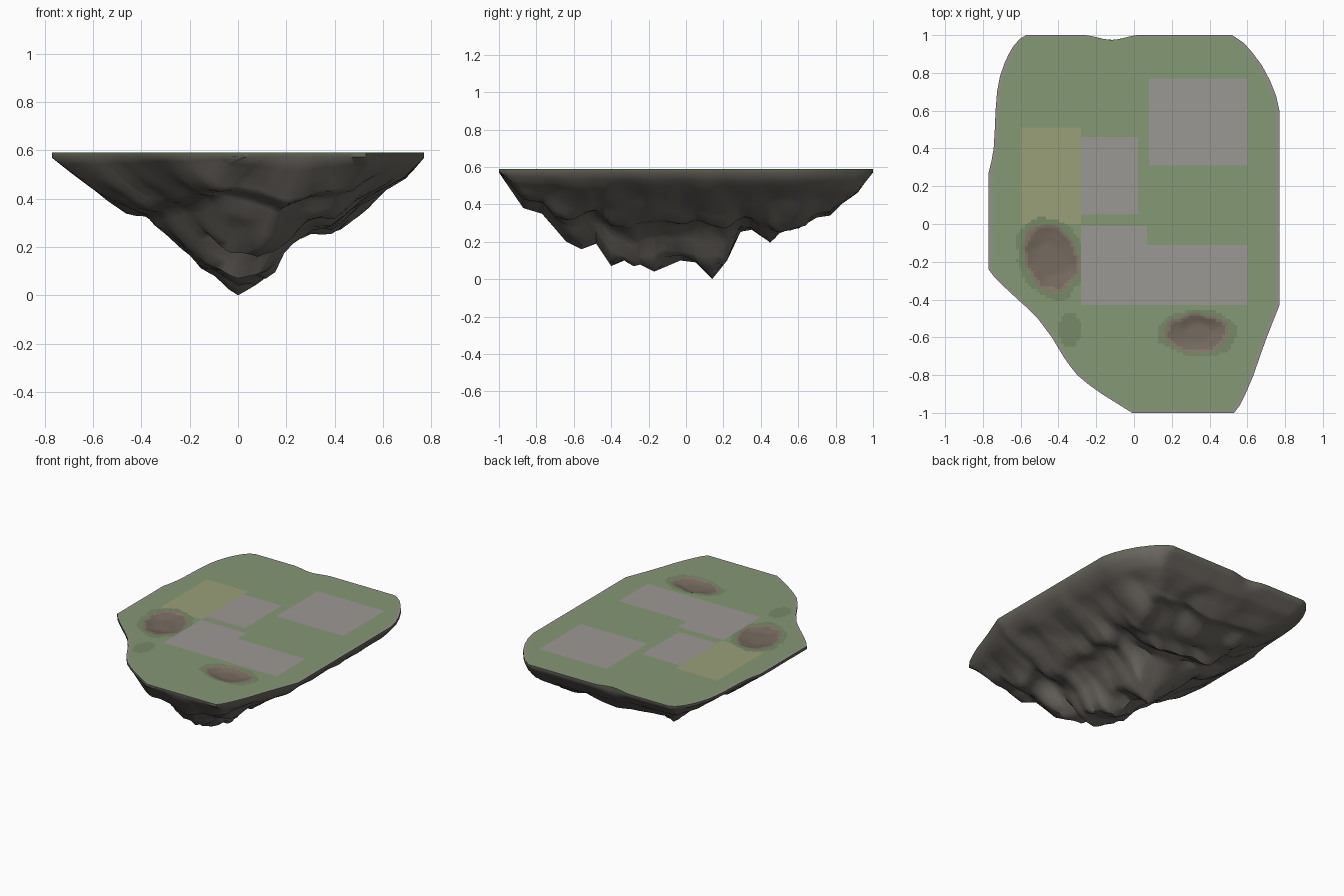
import bpy, bmesh, math
from mathutils import Vector, noise

if "Cube" in bpy.data.objects:
    bpy.data.objects.remove(bpy.data.objects["Cube"])

TOP = 0.59
RIM = 0.02

# outline of the lawn (left and right edge by y) and hanging rock profiles
LEFT = [(-1, -.01), (-.95, -.09), (-.9, -.17), (-.85, -.24), (-.8, -.3), (-.75, -.34), (-.7, -.375),
        (-.6, -.435), (-.5, -.51), (-.44, -.57), (-.4, -.615), (-.33, -.69), (-.28, -.74),
        (-.24, -.77), (.27, -.77), (.33, -.755), (.4, -.743), (.5, -.737), (.6, -.733), (.7, -.725),
        (.78, -.71), (.85, -.686), (.9, -.663), (.94, -.64), (.98, -.605), (1, -.57)]
RIGHT = [(-1, .53), (-.96, .56), (-.9, .59), (-.8, .633), (-.7, .667), (-.6, .703), (-.43, .77),
         (.6, .77), (.68, .752), (.76, .72), (.84, .677), (.91, .625), (.96, .58), (1, .52)]
RIDGE_X = [(-1, .26), (-.6, .1), (-.4, 0), (1, 0)]
RIDGE_Z = [(-1, .57), (-.87, .38), (-.77, .35), (-.7, .27), (-.64, .2), (-.56, .16), (-.48, .19),
           (-.4, .07), (-.33, .1), (-.25, .08), (-.17, .04), (-.03, .1), (.05, .09), (.14, 0),
           (.22, .1), (.29, .25), (.35, .28), (.45, .22), (.5, .27), (.6, .27), (.7, .33),
           (.77, .34), (.85, .42), (.92, .47), (1, .57)]
SLOPE_L = [(0, 1), (.2, .88), (.26, .76), (.5, .44), (.6, .41), (.78, .27), (1, .035)]
SLOPE_R = [(0, 1), (.13, .9), (.22, .75), (.26, .63), (.39, .54), (.52, .53), (.65, .39),
           (.78, .27), (.91, .17), (1, .035)]


def lerp(table, v):
    for (a, p), (b, q) in zip(table, table[1:]):
        if v <= b:
            return p + (q - p) * max(0, v - a) / (b - a)
    return table[-1][1]


def notch(x, y):
    # shallow dent in the back edge
    dent = .025 * math.sin(math.pi * (x + .27) / .3) ** 2 if -.27 < x < .03 else 0
    return min(y, 1 - dent - (1 - y) * .3) if dent else y


def levels(lo, hi, step, extra):
    n = round((hi - lo) / step)
    return sorted({round(lo + i * (hi - lo) / n, 4) for i in range(n + 1)} | set(extra))


def material(name, r, g, b):
    m = bpy.data.materials.new(name)
    m.diffuse_color = (r, g, b, 1)
    m.use_nodes = True
    m.node_tree.nodes["Principled BSDF"].inputs["Base Color"].default_value = m.diffuse_color
    return m


def sheet(name, rows, mats, pick, flip=False):
    # skin a grid of points, picking a material per face
    bm = bmesh.new()
    grid = [[bm.verts.new(p) for p in row] for row in rows]
    for a, b in zip(grid, grid[1:]):
        for j in range(len(a) - 1):
            q = [a[j], a[j + 1], b[j + 1], b[j]]
            bm.faces.new(q[::-1] if flip else q)
    bmesh.ops.remove_doubles(bm, verts=bm.verts, dist=.0005)
    bmesh.ops.dissolve_degenerate(bm, edges=bm.edges, dist=.0002)
    for f in bm.faces:
        f.material_index = pick(f.calc_center_median())
    me = bpy.data.meshes.new(name)
    bm.to_mesh(me)
    bm.free()
    for m in mats:
        me.materials.append(m)
    ob = bpy.data.objects.new(name, me)
    bpy.context.collection.objects.link(ob)
    bpy.context.view_layer.objects.active = ob
    bpy.ops.object.select_all(action='DESELECT')
    ob.select_set(True)
    bpy.ops.object.shade_smooth_by_angle(angle=math.radians(50))
    return ob


# lawn with paved plots, a field and two shallow dirt pits
PAVED = [(.08, .6, .31, .77), (-.28, .02, .05, .46), (-.28, .6, -.43, -.11), (-.28, .07, -.11, -.01)]
FIELD = (-.6, -.28, 0, .51)
PITS = [(-.44, -.18, .14, .18, .4), (.335, -.58, .165, .1, 0)]


def pit_radius(x, y):
    # 1 at the rim of the nearest pit, 0 at its centre
    best = 9
    for cx, cy, rx, ry, turn in PITS:
        dx, dy = x - cx, y - cy
        u = dx * math.cos(turn) + dy * math.sin(turn)
        v = dy * math.cos(turn) - dx * math.sin(turn)
        best = min(best, math.hypot(u / rx, v / ry))
    return best + .15 * noise.noise(Vector((x * 14, y * 14, 0)))


def lawn_material(p):
    r = pit_radius(p.x, p.y)
    if r < .9:
        return 3
    if r < 1.02:
        return 4
    inside = lambda b: b[0] < p.x < b[1] and b[2] < p.y < b[3]
    if any(inside(b) for b in PAVED):
        return 1
    if r < 1.25 or math.hypot((p.x + .34) / .06, (p.y + .56) / .09) < 1:
        return 5
    if inside(FIELD):
        return 2
    edge = min(p.x - lerp(LEFT, p.y), lerp(RIGHT, p.y) - p.x, 1 - abs(p.y))
    return 6 if edge < RIM * .8 else 0


boxes = PAVED + [FIELD]
outline_y = [y for y, _ in LEFT + RIGHT]
xs = levels(-.77, .77, .016, [v for b in boxes for v in b[:2]])
ys = levels(-1, 1, .016, [v for b in boxes for v in b[2:]] + outline_y + [RIM - 1, 1 - RIM])
rows = []
for y in ys:
    lo, hi = lerp(LEFT, y), lerp(RIGHT, y)
    row = []
    for x in [lo] + [min(max(g, lo + RIM), hi - RIM) for g in xs] + [hi]:
        dig = .016 * min(1, max(0, 1 - pit_radius(x, y)) * 2)
        row.append((x, notch(x, y), TOP - dig))
    rows.append(row)
lawn_mats = [material("grass", .235, .315, .175), material("paving", .33, .315, .295),
             material("dry_field", .32, .35, .19), material("dirt", .18, .145, .115),
             material("rusty_rim", .24, .19, .145), material("dark_grass", .185, .25, .135),
             material("stone_edge", .29, .29, .25)]
sheet("lawn", rows, lawn_mats, lawn_material)

# hanging rock underside
N = 20


def rock_point(y, s):
    lo, hi, c = lerp(LEFT, y), lerp(RIGHT, y), lerp(RIDGE_X, y)
    t = abs(s)
    x = c + s * ((hi - c) if s > 0 else (c - lo))
    g = lerp(SLOPE_R if s > 0 else SLOPE_L, t)
    b = TOP - lerp(RIDGE_Z, y)
    # the back is a broad shelf, fullest on the right side
    shelf = .5 + (.5 if s > 0 else .25) * min(1, max(0, y / .3))
    d = (1 - shelf) * b * g + shelf * min(TOP * g, b)
    # gullies running down the slopes, fading out at the rim and along the keel
    rough = noise.noise(Vector((x * 3, y * 5, 3))) + .5 * noise.noise(Vector((x * 7, y * 12, 7)))
    fade = min(1, t * 5) * min(1, (1 - t) * 4) * min(1, (1 - abs(y)) * 6)
    d *= 1 + fade * (.2 * rough - .03)
    return (x, notch(x, y), max(0, TOP - max(d, .018)))


ys = levels(-1, 1, .04, outline_y + [y for y, _ in RIDGE_Z])
steps = [i / N for i in range(-N, N + 1)]
rows = [[rock_point(y, s) for s in steps] for y in ys]
rows = [[(r[0][0], r[0][1], TOP)] + r + [(r[-1][0], r[-1][1], TOP)] for r in rows]
cap = lambda r: [(x, y, TOP) for x, y, z in r]
rows = [cap(rows[0])] + rows + [cap(rows[-1])]
rock_mats = [material("rock", .15, .137, .12), material("mossy_rock", .125, .145, .095)]
sheet("rock_underside", rows, rock_mats, lambda p: 1 if p.z > .57 else 0, flip=True)
